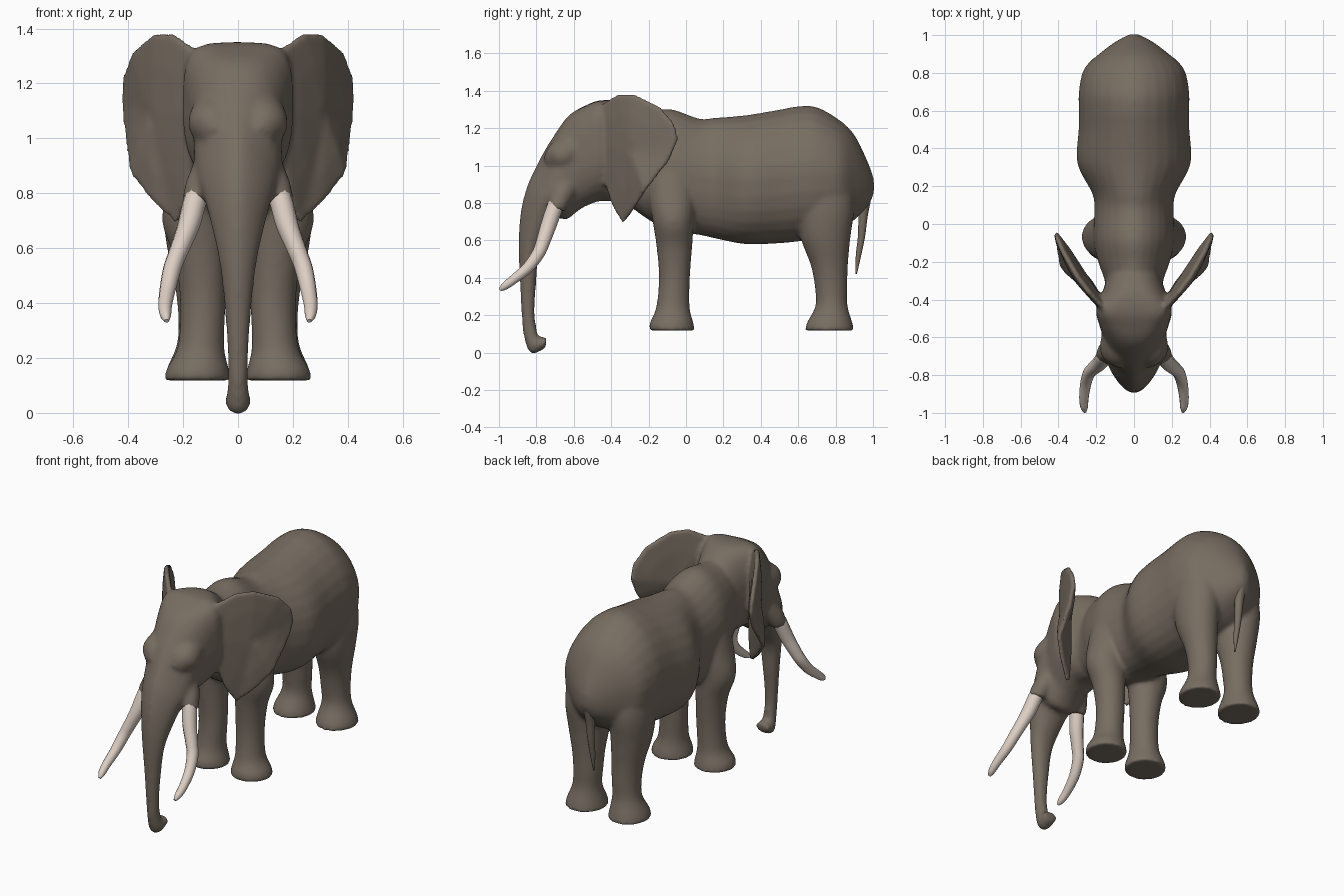
import bpy
import bmesh
from math import sin, cos, pi, radians, copysign
from mathutils import Vector

default_cube = bpy.data.objects.get("Cube")
if default_cube:
    bpy.data.objects.remove(default_cube, do_unlink=True)


def make_material(name, colour):
    material = bpy.data.materials.new(name)
    material.use_nodes = True
    material.diffuse_color = colour
    material.node_tree.nodes["Principled BSDF"].inputs["Base Color"].default_value = colour
    return material


hide = make_material("grey brown hide", (0.185, 0.152, 0.12, 1))
ivory = make_material("ivory", (0.72, 0.62, 0.55, 1))


def finish(name, bm, material):
    """Turn a bmesh into a smooth-shaded object."""
    bmesh.ops.recalc_face_normals(bm, faces=bm.faces)
    mesh = bpy.data.meshes.new(name)
    bm.to_mesh(mesh)
    bm.free()
    mesh.materials.append(material)
    for polygon in mesh.polygons:
        polygon.use_smooth = True
    mesh.set_sharp_from_angle(angle=radians(55))
    obj = bpy.data.objects.new(name, mesh)
    bpy.context.collection.objects.link(obj)
    return obj


def power(value, exponent):
    return copysign(abs(value) ** exponent, value)


def flowing(stations, steps=4):
    """Add in-between stations along a smooth spline through the given ones."""
    result = []
    last = len(stations) - 1
    for i in range(last):
        p, q, r, s = (stations[max(0, min(last, i + k))] for k in (-1, 0, 1, 2))
        for step in range(steps):
            t = step / steps
            result.append(tuple(
                b + t * ((c - a) + t * ((2 * a - 5 * b + 4 * c - d) + t * (3 * b - a - 3 * c + d))) / 2
                for a, b, c, d in zip(p, q, r, s)))
    return result + [stations[-1]]


def skin_loops(bm, loops):
    """Bridge closed loops of points into a capped solid."""
    loops = [[bm.verts.new(p) for p in loop] for loop in loops]
    sides = len(loops[0])
    for lower, upper in zip(loops, loops[1:]):
        for i in range(sides):
            j = (i + 1) % sides
            bm.faces.new((lower[i], lower[j], upper[j], upper[i]))
    bm.faces.new(loops[0])
    bm.faces.new(loops[-1])


def loft(bm, rings, sides=28, mirrored=False):
    """Skin rings given as centre, half width, half depth vector, upper and lower roundness."""
    for side in ((1, -1) if mirrored else (1,)):
        loops = []
        for centre, width, depth, upper, lower in rings:
            loop = []
            for i in range(sides):
                angle = 2 * pi * i / sides
                roundness = upper if i < sides / 2 else lower
                across = Vector((width * power(cos(angle), roundness), 0, 0))
                point = centre + across + depth * power(sin(angle), roundness)
                loop.append((point.x * side, point.y, point.z))
            loops.append(loop)
        skin_loops(bm, loops)


def profile_rings(stations, lower):
    """Rings spanning side-profile points: (y, z) above, (y, z) below, half width, roundness."""
    rings = []
    for ya, za, yb, zb, width, upper in flowing(stations):
        above, below = Vector((0, ya, za)), Vector((0, yb, zb))
        rings.append(((above + below) / 2, width, (above - below) / 2, upper, lower))
    return rings


def tube_rings(points):
    """Rings square to a path of (x, y, z, radius) points."""
    rings = []
    points = flowing(points)
    for i, (x, y, z, radius) in enumerate(points):
        before, after = points[max(i - 1, 0)], points[min(i + 1, len(points) - 1)]
        normal = Vector((0, after[2] - before[2], before[1] - after[1])).normalized()
        rings.append((Vector((x, y, z)), radius, normal * radius, 1, 1))
    return rings


def leg_rings(stations):
    """Level rings: x, y, z, half width, half depth."""
    return [(Vector((x, y, z)), rx, Vector((0, ry, 0)), 1, 1)
            for x, y, z, rx, ry in flowing(stations)]


skin = bmesh.new()

# Torso with a slight spine ridge and flatter belly: y, back height, belly height, half width
torso = [(-.42, 1.27, .84, .14), (-.3, 1.285, .78, .155), (-.2, 1.29, .71, .19),
         (-.08, 1.303, .65, .215), (.07, 1.252, .63, .21), (.16, 1.257, .61, .22),
         (.32, 1.27, .58, .3), (.5, 1.3, .585, .293), (.6, 1.318, .595, .292),
         (.7, 1.313, .61, .292), (.82, 1.245, .65, .265), (.9, 1.165, .71, .185),
         (.97, 1.025, .78, .09), (1.005, .93, .85, .02)]
loft(skin, profile_rings([(y, top, y, low, w, 1.08) for y, top, low, w in torso], .85))

# Head with a broad flat crown, flowing into a trunk ridged down the front
loft(skin, profile_rings([
    (-.16, 1.2, -.22, .85, .12, 1), (-.32, 1.33, -.36, .81, .16, .8),
    (-.45, 1.35, -.46, .81, .2, .45), (-.54, 1.32, -.52, .79, .185, .55),
    (-.63, 1.265, -.56, .77, .165, .8), (-.71, 1.155, -.60, .74, .16, 1),
    (-.76, 1.075, -.63, .715, .155, 1.2), (-.80, 1.0, -.66, .715, .145, 1.35),
    (-.85, .89, -.69, .72, .127, 1.35), (-.885, .75, -.73, .65, .1, 1.3),
    (-.895, .58, -.785, .54, .07, 1.2), (-.89, .40, -.80, .39, .05, 1.1),
    (-.88, .22, -.81, .22, .038, 1), (-.87, .10, -.80, .14, .036, 1),
    (-.83, -.005, -.79, .09, .045, 1), (-.75, .025, -.745, .085, .045, 1),
], .9))

# Brow bumps and the sheaths holding the tusks
loft(skin, tube_rings([
    (.06, -.49, 1.14, .06), (.08, -.57, 1.1, .083), (.09, -.64, 1.065, .09),
    (.092, -.69, 1.035, .08), (.075, -.735, 1.0, .045),
]), mirrored=True)
loft(skin, tube_rings([
    (.075, -.59, 1.0, .05), (.10, -.63, .91, .062),
    (.135, -.67, .83, .058), (.152, -.695, .77, .05),
]), mirrored=True)

# Legs
loft(skin, leg_rings([
    (.147, -.075, .118, .121, .122), (.147, -.077, .16, .114, .117),
    (.135, -.07, .24, .085, .09), (.128, -.062, .40, .083, .083),
    (.137, -.062, .56, .094, .095), (.157, -.068, .70, .12, .11),
    (.145, -.075, .85, .1, .125), (.12, -.08, 1.02, .08, .11),
    (.09, -.08, 1.16, .05, .07),
]), mirrored=True)
loft(skin, leg_rings([
    (.147, .768, .118, .121, .132), (.147, .768, .16, .113, .122),
    (.138, .778, .25, .085, .086), (.133, .776, .35, .085, .087),
    (.137, .766, .47, .094, .1), (.147, .745, .62, .115, .135),
    (.152, .745, .78, .122, .155), (.14, .735, .95, .115, .14),
    (.11, .72, 1.1, .08, .1),
]), mirrored=True)

# Ears: dished blades, thick in the middle and thin at the rim
rim = [Vector(p) for p in (
    (.15, -.46, 1.32), (.24, -.36, 1.385), (.30, -.28, 1.385), (.38, -.14, 1.315),
    (.412, -.065, 1.225), (.418, -.045, 1.14), (.408, -.09, 1.03), (.387, -.215, .87),
    (.30, -.285, .76), (.22, -.335, .69), (.185, -.39, .78), (.16, -.43, .90), (.15, -.46, 1.1))]
middle = Vector((.285, -.28, 1.08))
outward = Vector((.81, -.58, 0))
for side in (1, -1):
    layers = []
    for blend, offset in ((.15, .036), (.6, .028), (1, .012), (1, -.012), (.6, -.028), (.15, -.036)):
        ring = [middle.lerp(p, blend) + outward * offset for p in rim]
        layers.append([(p.x * side, p.y, p.z) for p in ring])
    skin_loops(skin, layers)

# Fuse the hide parts into one soft skin
body = finish("body", skin, hide)
remesh = body.modifiers.new("Fuse", 'REMESH')
remesh.mode = 'VOXEL'
remesh.voxel_size = .011
remesh.use_smooth_shade = True
smooth = body.modifiers.new("Soften", 'SMOOTH')
smooth.factor = .5
smooth.iterations = 12

# Tail
tail = bmesh.new()
loft(tail, tube_rings([
    (0, .945, .97, .03), (0, .957, .86, .038), (0, .947, .74, .027),
    (0, .938, .62, .02), (0, .922, .52, .015), (0, .91, .42, .004),
]), sides=10)
finish("tail", tail, hide)

# Tusks
tusks = bmesh.new()
loft(tusks, tube_rings([
    (.135, -.675, .84, .04), (.155, -.70, .78, .043), (.18, -.735, .68, .042),
    (.215, -.765, .59, .037), (.238, -.79, .53, .034), (.255, -.845, .455, .03),
    (.265, -.92, .393, .025), (.264, -.97, .355, .02), (.26, -.995, .335, .008),
]), sides=12, mirrored=True)
finish("tusks", tusks, ivory)
